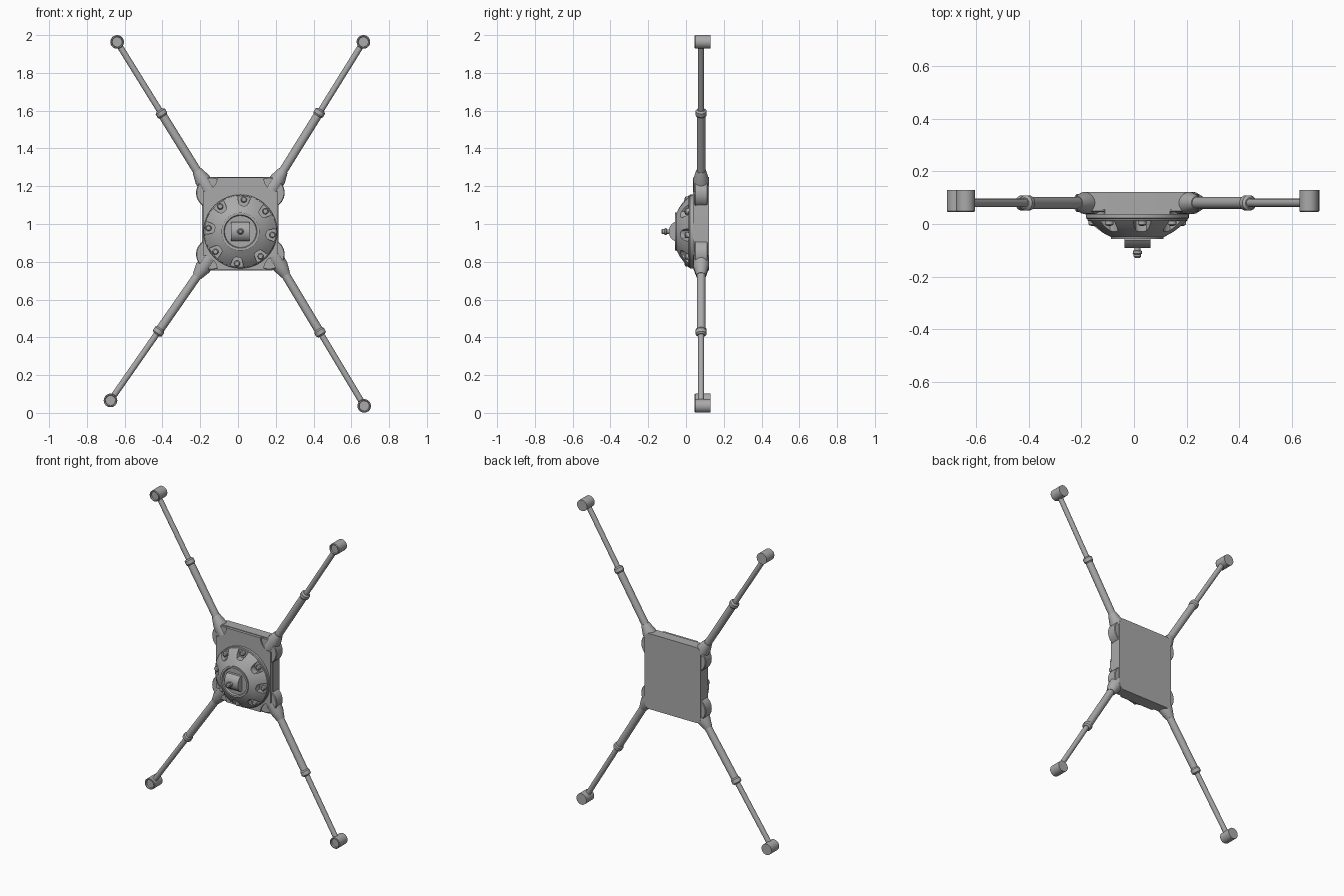
import bpy, bmesh, math
from mathutils import Vector, Matrix

if "Cube" in bpy.data.objects:
    bpy.data.objects.remove(bpy.data.objects["Cube"])

grey = bpy.data.materials.new("metal grey")
grey.diffuse_color = (0.4, 0.4, 0.4, 1)
grey.use_nodes = True
grey.node_tree.nodes["Principled BSDF"].inputs["Base Color"].default_value = grey.diffuse_color


def finish(bm, name, angle=32):
    bmesh.ops.remove_doubles(bm, verts=bm.verts, dist=1e-5)
    bmesh.ops.recalc_face_normals(bm, faces=bm.faces)
    me = bpy.data.meshes.new(name)
    bm.to_mesh(me)
    bm.free()
    me.materials.append(grey)
    ob = bpy.data.objects.new(name, me)
    bpy.context.collection.objects.link(ob)
    smooth(ob, angle)
    return ob


def smooth(ob, angle=32):
    bpy.ops.object.select_all(action='DESELECT')
    ob.select_set(True)
    bpy.context.view_layer.objects.active = ob
    bpy.ops.object.shade_smooth_by_angle(angle=math.radians(angle))


def add_prism(bm, pts, y0, y1):
    """Extrude an x-z outline from y0 to y1."""
    f = bm.faces.new([bm.verts.new((x, y0, z)) for x, z in pts])
    new = bmesh.ops.extrude_face_region(bm, geom=[f])["geom"]
    for v in new:
        if isinstance(v, bmesh.types.BMVert):
            v.co.y = y1


def prism(name, pts, y0, y1):
    bm = bmesh.new()
    add_prism(bm, pts, y0, y1)
    return finish(bm, name)


def lathe(name, profile, origin, axis, steps=32):
    """Spin (radius, distance) pairs around an axis."""
    bm = bmesh.new()
    vs = [bm.verts.new((r, 0, h)) for r, h in profile]
    es = [bm.edges.new(p) for p in zip(vs, vs[1:])]
    bmesh.ops.spin(bm, geom=vs + es, cent=(0, 0, 0), axis=(0, 0, 1),
                   angle=2 * math.pi, steps=steps)
    rot = Vector((0, 0, 1)).rotation_difference(Vector(axis)).to_matrix().to_4x4()
    bm.transform(Matrix.Translation(origin) @ rot)
    return finish(bm, name)


def corner_outline(cx, cz, hx, hz, r, concave):
    """Rectangle outline with rounded or scooped corners."""
    pts = []
    for i, (sx, sz) in enumerate([(1, 1), (-1, 1), (-1, -1), (1, -1)]):
        for k in range(9):
            t = math.pi / 2 * (i + k / 8)
            if concave:
                t = math.pi / 2 * (i + 4 - k / 8) - math.pi / 2
                ox, oz = cx + sx * hx, cz + sz * hz
            else:
                ox, oz = cx + sx * (hx - r), cz + sz * (hz - r)
            pts.append((ox + r * math.cos(t), oz + r * math.sin(t)))
    return pts


# Body: rounded back box and front plate with scooped corners
BX, BZ, HX, HZ = 0.0125, 1.0025, 0.2025, 0.2475
prism("body_box", corner_outline(BX, BZ, HX, HZ, 0.035, False), 0.055, 0.122)


def scooped():
    pts = []
    r = 0.075
    for i, (sx, sz) in enumerate([(1, 1), (-1, 1), (-1, -1), (1, -1)]):
        for k in range(9):
            # arc centred on the corner, bulging into the plate
            t = math.pi / 2 * (i + 3 - k / 8)
            pts.append((BX + sx * (HX - 0.004) + r * math.cos(t),
                        BZ + sz * (HZ - 0.004) + r * math.sin(t)))
    return pts


prism("body_front_plate", scooped(), 0.037, 0.058)

# Domed cover with bolt pockets
DX, DZ = 0.013, 0.96
FRONT = (0, -1, 0)
lathe("cover_base", [(0, -0.045), (0.195, -0.045), (0.195, -0.022), (0.19, -0.018), (0, -0.018)],
      (DX, 0, DZ), FRONT, 64)
dome = lathe("cover_dome", [(0, -0.021), (0.191, -0.021), (0.19, -0.014), (0.172, 0.003),
                            (0.153, 0.018), (0.13, 0.034), (0.105, 0.047), (0.1, 0.05),
                            (0.1, 0.057), (0.088, 0.057), (0.084, 0.045), (0, 0.045)],
             (DX, 0, DZ), FRONT, 64)
bm = bmesh.new()
spots = []
for i in range(8):
    a = math.radians(-6 + 45 * i)
    u, v = Vector((math.cos(a), math.sin(a))), Vector((-math.sin(a), math.cos(a)))
    shape = [(0.24, 0.05), (0.19, 0.036), (0.155, 0.027), (0.142, 0.02), (0.137, 0.009)]
    shape += [(r, -w) for r, w in reversed(shape)]
    add_prism(bm, [tuple(Vector((DX, DZ)) + u * r + v * w) for r, w in shape], 0.012, -0.1)
    spots.append(Vector((DX, DZ)) + u * 0.17)
cutter = finish(bm, "pocket_cutter")
cutter.hide_render = True
mod = dome.modifiers.new("pockets", 'BOOLEAN')
mod.operation, mod.solver, mod.object = 'DIFFERENCE', 'EXACT', cutter
bpy.context.view_layer.objects.active = dome
bpy.ops.object.modifier_apply(modifier=mod.name)
bpy.data.objects.remove(cutter)
smooth(dome)
for p in spots:
    lathe("cover_bolt", [(0, -0.02), (0.016, -0.02), (0.016, 0.001), (0.011, 0.006), (0, 0.008)],
          (p.x, 0, p.y), FRONT, 16)

# Central block, curved from top to bottom, with a knob
bm = bmesh.new()
section = [(-0.04, 0.05), (-0.062, 0.05), (-0.078, 0.038), (-0.088, 0.02), (-0.091, 0)]
section += [(y, -z) for y, z in reversed(section[:-1])]
f = bm.faces.new([bm.verts.new((DX - 0.049, y, DZ + z)) for y, z in section])
for g in bmesh.ops.extrude_face_region(bm, geom=[f])["geom"]:
    if isinstance(g, bmesh.types.BMVert):
        g.co.x = DX + 0.049
finish(bm, "centre_block")
lathe("centre_knob", [(0, 0.085), (0.012, 0.085), (0.012, 0.1), (0.017, 0.102), (0.018, 0.112),
                      (0.014, 0.115), (0.014, 0.124), (0.009, 0.129), (0, 0.13)],
      (DX, 0, DZ), FRONT, 16)

# Four telescopic legs: hub, socket, sleeve, collar, rod, foot
AY = 0.08
legs = [  # hub, collar, foot in x-z
    ((-0.14, 1.165), (-0.405, 1.585), (-0.64, 1.964)),
    ((0.165, 1.165), (0.43, 1.588), (0.664, 1.964)),
    ((-0.14, 0.84), (-0.42, 0.432), (-0.675, 0.066)),
    ((0.165, 0.84), (0.434, 0.427), (0.668, 0.037)),
]
for hub, collar, foot in legs:
    c, e = Vector((collar[0], AY, collar[1])), Vector((foot[0], AY, foot[1]))
    d = (e - c).normalized()
    h = Vector((hub[0], AY, hub[1]))
    inner = (c - h).dot(d)          # distance from collar back to the hub
    length = (e - c).length
    lathe("leg_hub", [(0, -0.034), (0.078, -0.034), (0.082, -0.03), (0.082, 0.03),
                      (0.078, 0.034), (0, 0.034)], h, FRONT, 40)
    lathe("leg_socket", [(0, -inner), (0.042, -inner), (0.042, -inner + 0.085),
                         (0.026, -inner + 0.14), (0, -inner + 0.14)], c, d, 20)
    lathe("leg_sleeve", [(0, -inner + 0.1), (0.023, -inner + 0.1), (0.023, 0), (0, 0)], c, d, 20)
    lathe("leg_collar", [(0, -0.018), (0.023, -0.018), (0.029, -0.01), (0.029, 0.012),
                         (0.02, 0.02), (0, 0.02)], c, d, 20)
    lathe("leg_rod", [(0, 0), (0.016, 0), (0.016, length), (0, length)], c, d, 20)
    lathe("leg_foot", [(0, -0.13), (0.036, -0.13), (0.036, -0.05), (0.033, -0.046),
                       (0.028, -0.046), (0.026, -0.056), (0, -0.056)],
          (foot[0], 0, foot[1]), FRONT, 32)
